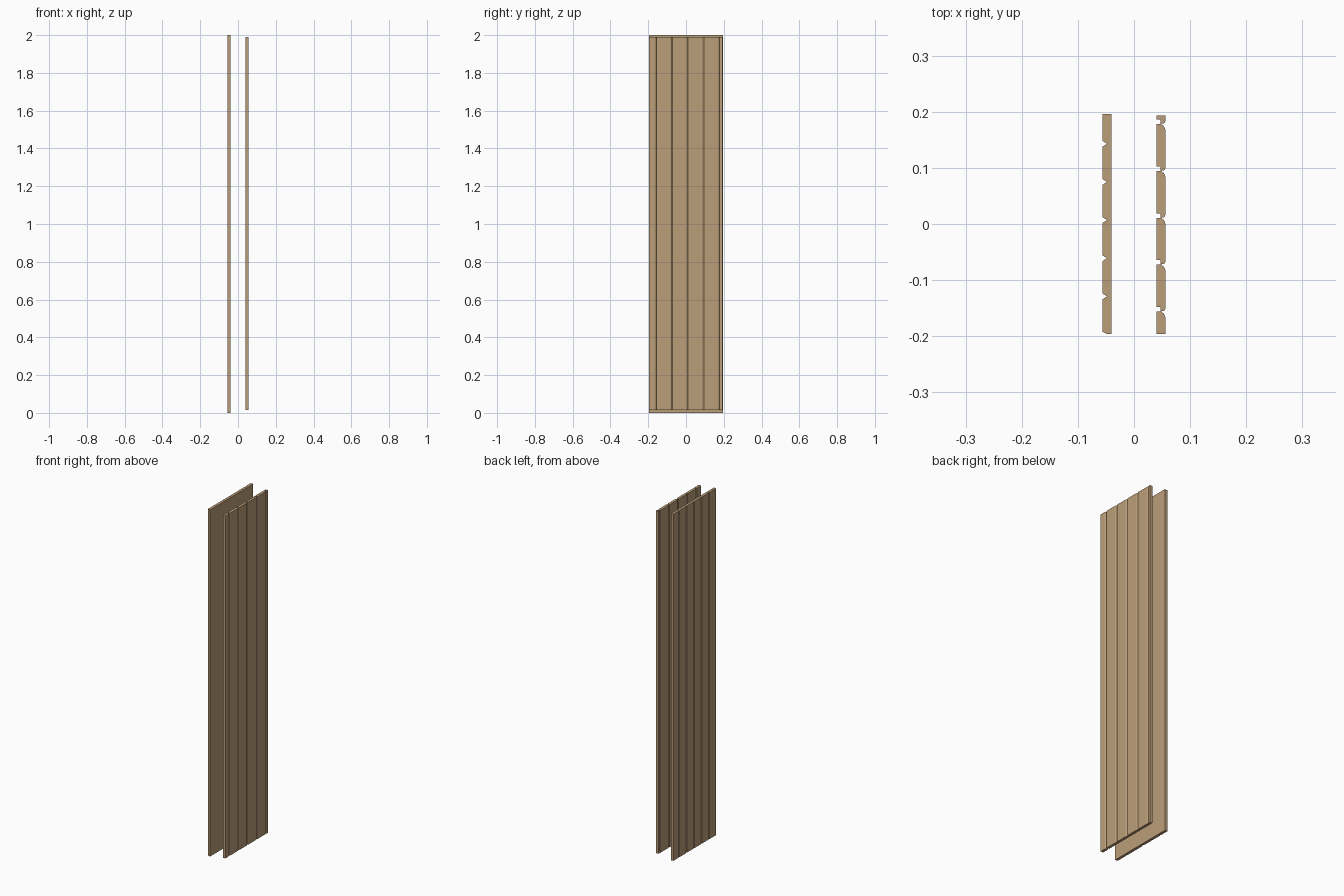
import bpy, bmesh

if "Cube" in bpy.data.objects:
    bpy.data.objects.remove(bpy.data.objects["Cube"])

wood = bpy.data.materials.new("light_wood")
wood.diffuse_color = (0.50, 0.34, 0.19, 1)
wood.use_nodes = True
wood.node_tree.nodes["Principled BSDF"].inputs["Base Color"].default_value = wood.diffuse_color


def extrude_profile(name, profile, z0, z1):
    """Vertical panel made from a plan outline of (x, y) points."""
    bm = bmesh.new()
    face = bm.faces.new([bm.verts.new((x, y, z0)) for x, y in profile])
    ext = bmesh.ops.extrude_face_region(bm, geom=[face], use_keep_orig=True)
    verts = [g for g in ext["geom"] if isinstance(g, bmesh.types.BMVert)]
    bmesh.ops.translate(bm, verts=verts, vec=(0, 0, z1 - z0))
    bmesh.ops.recalc_face_normals(bm, faces=bm.faces)
    mesh = bpy.data.meshes.new(name)
    bm.to_mesh(mesh)
    bm.free()
    mesh.materials.append(wood)
    obj = bpy.data.objects.new(name, mesh)
    bpy.context.collection.objects.link(obj)
    return obj


# Panel with V grooves on its outer face and a half groove at one edge
outer, inner, deep = -0.056, -0.040, -0.048
profile = [(inner, 0.196), (inner, -0.196), (deep, -0.196), (outer, -0.192)]
for i in reversed(range(5)):
    c = 0.143 - 0.068 * i
    profile += [(outer, c - 0.005), (deep, c), (outer, c + 0.005)]
profile.append((outer, 0.196))
extrude_profile("v_groove_panel", profile, 0.0, 2.0)

# Panel with rounded joints outside and square slots behind them
back, front, slot = 0.040, 0.056, 0.047
joints = [0.177 - 0.0835 * i for i in range(5)]
rounded = [(0.056, -0.010), (0.055, -0.006), (0.0525, -0.002), (0.049, 0.0),
           (0.049, 0.002), (0.053, 0.002), (0.0552, 0.004), (0.056, 0.007)]
profile = [(back, -0.196), (front, -0.196)]
for c in reversed(joints):
    profile += [(x, c + dy) for x, dy in rounded]
profile += [(front, 0.193), (back, 0.193)]
for c in joints:
    profile += [(back, c + 0.009), (slot, c + 0.009),
                (slot, c + 0.001), (back, c + 0.001)]
extrude_profile("rounded_joint_panel", profile, 0.014, 1.99)
